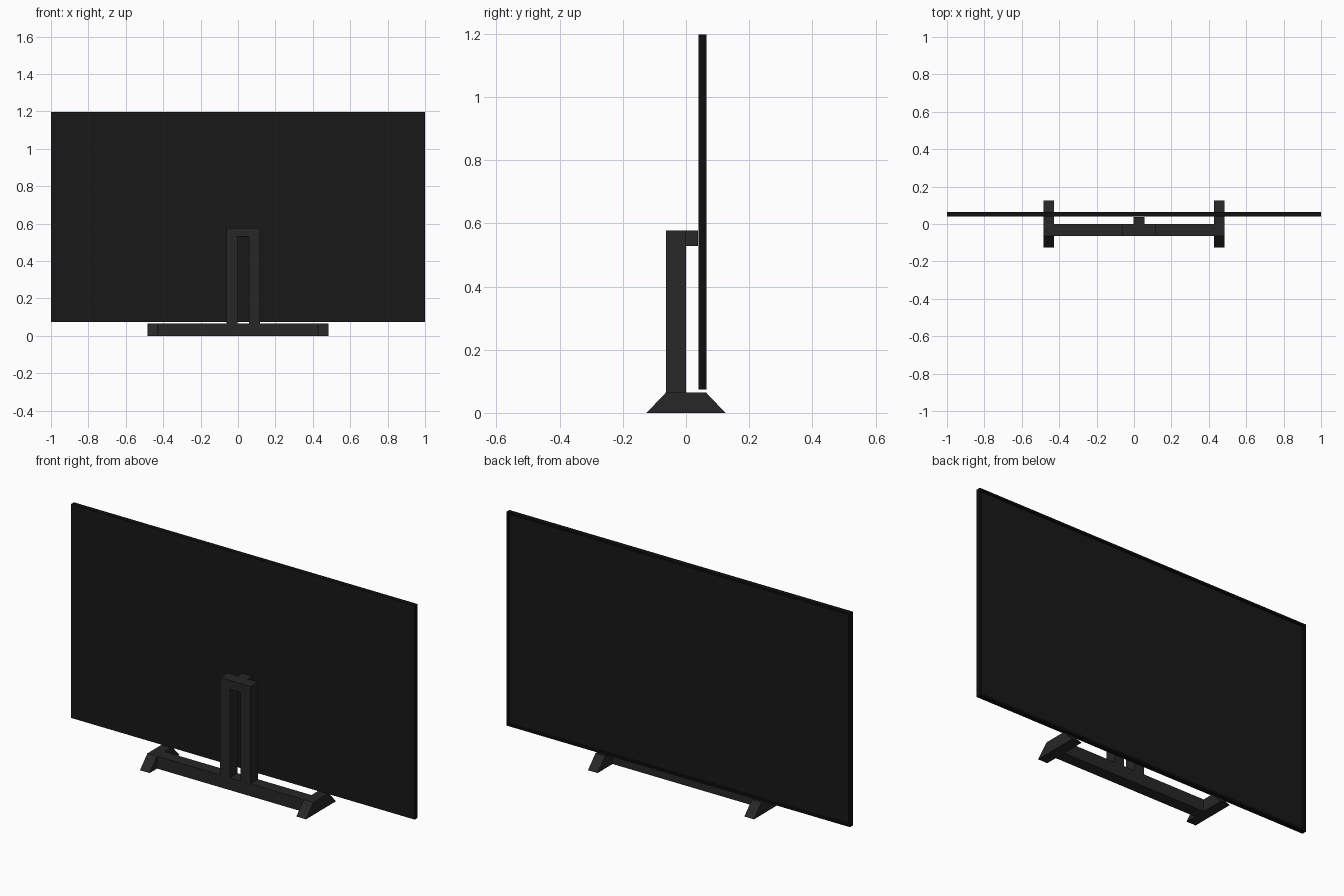
import bpy, bmesh

if "Cube" in bpy.data.objects:
    bpy.data.objects.remove(bpy.data.objects["Cube"])


def material(name, v):
    m = bpy.data.materials.new(name)
    m.diffuse_color = (v, v, v, 1)
    m.use_nodes = True
    m.node_tree.nodes["Principled BSDF"].inputs["Base Color"].default_value = m.diffuse_color
    return m


STAND = material("stand_grey", 0.02)
PANEL = material("panel_black", 0.009)
BEZEL = material("bezel_black", 0.005)


def finish(name, bm, mats):
    bmesh.ops.recalc_face_normals(bm, faces=bm.faces[:])
    mesh = bpy.data.meshes.new(name)
    bm.to_mesh(mesh)
    bm.free()
    for m in mats:
        mesh.materials.append(m)
    ob = bpy.data.objects.new(name, mesh)
    bpy.context.collection.objects.link(ob)
    return ob


def prism(name, pts, direction, mats):
    """Extrude a flat outline along a direction."""
    bm = bmesh.new()
    face = bm.faces.new([bm.verts.new(p) for p in pts])
    ext = bmesh.ops.extrude_face_region(bm, geom=[face], use_keep_orig=True)
    moved = [e for e in ext["geom"] if isinstance(e, bmesh.types.BMVert)]
    bmesh.ops.translate(bm, verts=moved, vec=direction)
    return finish(name, bm, mats)


def box(name, x, y, z, mats):
    pts = [(x[0], y[0], z[0]), (x[1], y[0], z[0]), (x[1], y[0], z[1]), (x[0], y[0], z[1])]
    return prism(name, pts, (0, y[1] - y[0], 0), mats)


# Display: thin slab with a narrow bezel around a recessed panel on +y
screen = box("screen", (-1, 1), (0.04, 0.065), (0.074, 1.198), [PANEL, BEZEL])
bm = bmesh.new()
bm.from_mesh(screen.data)
bm.normal_update()
for f in bm.faces:
    f.material_index = 0 if f.normal.y < -0.5 else 1
display = next(f for f in bm.faces if f.normal.y > 0.5)
bmesh.ops.inset_region(bm, faces=[display], thickness=0.015)
inner = bmesh.ops.inset_region(bm, faces=[display], thickness=0.0005, depth=-0.012)
display.material_index = 0
bm.to_mesh(screen.data)
bm.free()

# Base crossbar
box("base_bar", (-0.427, 0.427), (-0.063, 0), (0, 0.065), [STAND])

# Trapezoid feet at both ends
for side, x in (("left", -0.483), ("right", 0.427)):
    prism(side + "_foot",
          [(x, -0.125, 0), (x, 0.125, 0), (x, 0.063, 0.065), (x, -0.063, 0.065)],
          (0.056, 0, 0), [STAND])

# Upright post as an arch: two legs joined at the top
arch = [(-0.061, 0.065), (-0.003, 0.065), (-0.003, 0.53), (0.06, 0.53),
        (0.06, 0.065), (0.117, 0.065), (0.117, 0.577), (-0.061, 0.577)]
prism("upright_post", [(x, -0.063, z) for x, z in arch], (0, 0.063, 0), [STAND])

# Bracket carrying the screen
box("screen_bracket", (-0.002, 0.057), (0, 0.038), (0.528, 0.577), [STAND])
